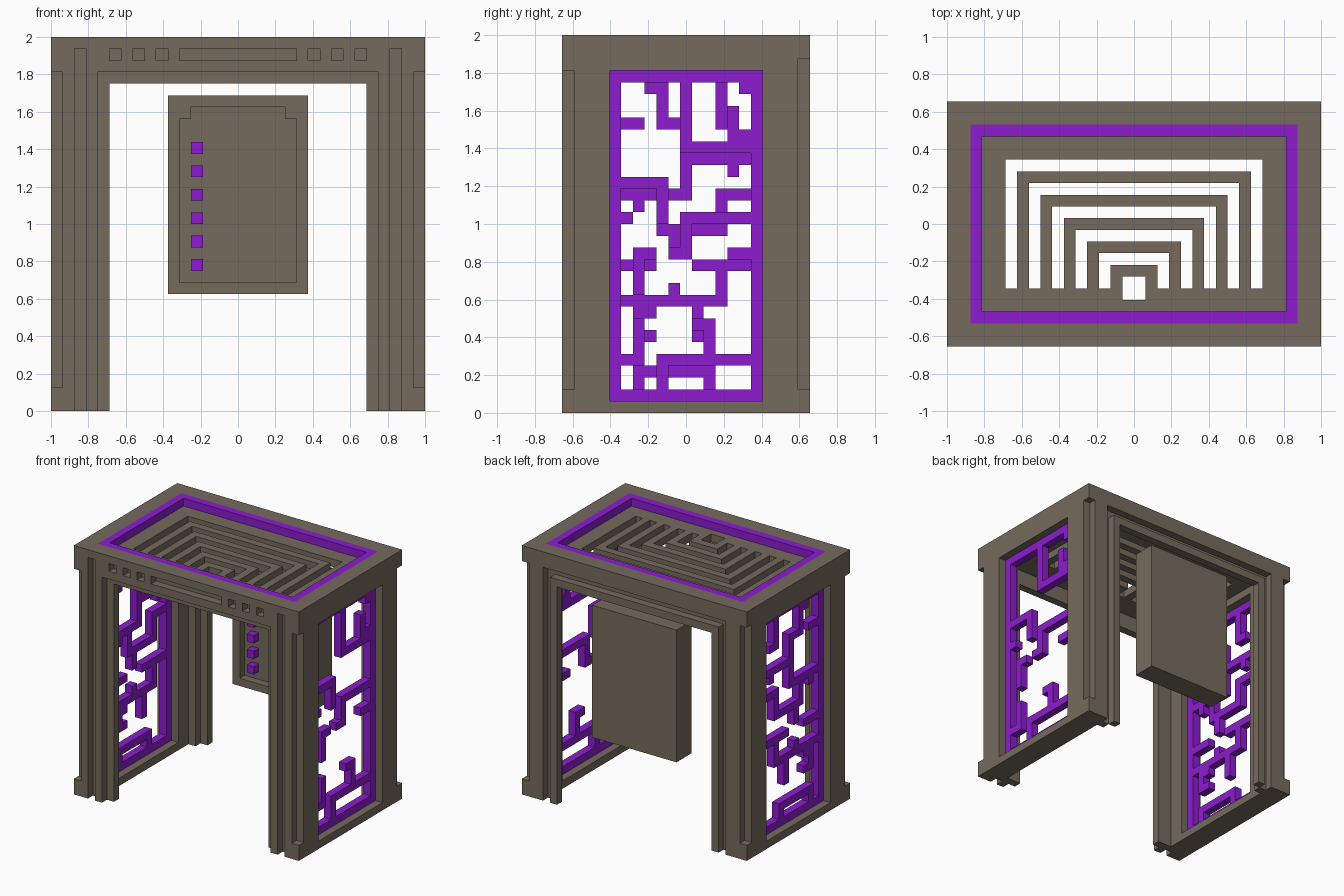
import bpy
import bmesh
from mathutils import Vector

UNIT = 1 / 16                        # edge of one block
ORIGIN = Vector((0, -10.5, 0))       # depth is counted in blocks from the front

default_cube = bpy.data.objects.get("Cube")
if default_cube:
    bpy.data.objects.remove(default_cube, do_unlink=True)


def make_material(name, colour):
    material = bpy.data.materials.new(name)
    material.use_nodes = True
    material.diffuse_color = (*colour, 1)
    shader = material.node_tree.nodes["Principled BSDF"]
    shader.inputs["Base Color"].default_value = (*colour, 1)
    shader.inputs["Roughness"].default_value = 0.8
    return material


BROWN = make_material("warm grey brown", (0.178, 0.146, 0.11))
PURPLE = make_material("vivid purple", (0.262, 0.012, 0.62))


class Blocks:
    """A part carved from unit blocks, skinned only where exposed."""

    def __init__(self):
        self.cells = set()

    @staticmethod
    def box(x, y, z):
        return {(a, b, c) for a in range(*x) for b in range(*y) for c in range(*z)}

    def add(self, x, y, z, mirror=False):
        self.cells |= self.box(x, y, z)
        if mirror:
            self.add((-x[1], -x[0]), y, z)

    def cut(self, x, y, z, mirror=False):
        self.cells -= self.box(x, y, z)
        if mirror:
            self.cut((-x[1], -x[0]), y, z)

    def build(self, name, material):
        bm = bmesh.new()
        corners = {}

        def vertex(point):
            key = tuple(point)
            if key not in corners:
                corners[key] = bm.verts.new((Vector(key) + ORIGIN) * UNIT)
            return corners[key]

        for cell in sorted(self.cells):
            for axis in range(3):
                for side in (0, 1):
                    neighbour = list(cell)
                    neighbour[axis] += 2 * side - 1
                    if tuple(neighbour) in self.cells:
                        continue
                    loop = []
                    for u, v in ((0, 0), (1, 0), (1, 1), (0, 1)):
                        point = list(cell)
                        point[axis] += side
                        point[(axis + 1) % 3] += u
                        point[(axis + 2) % 3] += v
                        loop.append(vertex(point))
                    bm.faces.new(loop if side else loop[::-1])
        mesh = bpy.data.meshes.new(name)
        bm.to_mesh(mesh)
        bm.free()
        mesh.materials.append(material)
        part = bpy.data.objects.new(name, mesh)
        bpy.context.collection.objects.link(part)
        return part


def span(half):
    return (-half, half)


# Corner posts and side sills, with notched corners and front grooves
posts = Blocks()
posts.add((13, 16), (0, 4), (0, 29), True)
posts.add((13, 16), (17, 21), (0, 29), True)
posts.add((13, 16), (0, 21), (0, 1), True)
for y in ((0, 1), (20, 21)):
    posts.cut((15, 16), y, (2, 29), True)
posts.cut((13, 14), (0, 1), (0, 29), True)
posts.build("corner_posts", BROWN)

# Stepped front door frame
front = Blocks()
front.add((12, 13), (0, 2), (0, 29), True)
front.add((11, 12), (1, 2), (0, 29), True)
front.add(span(11), (1, 2), (28, 29))
front.build("front_door_frame", BROWN)

# Stepped back door frame
back = Blocks()
back.add((12, 13), (19, 20), (0, 29), True)
back.add((11, 12), (20, 21), (0, 29), True)
back.add(span(11), (20, 21), (28, 29))
back.build("back_door_frame", BROWN)

# Canopy: a shallow tray on top, hollow underneath
canopy = Blocks()
canopy.add(span(16), (0, 20), (29, 30))
canopy.add((13, 15), (20, 21), (29, 30), True)
canopy.cut(span(13), (2, 19), (29, 30))
canopy.add(span(16), (0, 21), (30, 32))
canopy.cut(span(14), (2, 19), (31, 32))

# Nested arch slots through the tray floor
floor = (30, 31)
for n in range(5):
    canopy.cut(span(11 - 2 * n), (5, 16 - 2 * n), floor)
    canopy.add(span(10 - 2 * n), (5, 15 - 2 * n), floor)
canopy.cut(span(1), (4, 6), floor)

# Grooves and sockets along the front lintel
canopy.cut((13, 14), (0, 1), (29, 31), True)
canopy.cut(span(5), (0, 1), (30, 31))
for x in (6, 8, 10):
    canopy.cut((x, x + 1), (0, 1), (30, 31), True)
canopy.build("canopy", BROWN)

# Purple lining of the tray
lining = Blocks()
lining.add(span(14), (2, 19), (31, 32))
lining.cut(span(13), (3, 18), (31, 32))
lining.build("tray_lining", PURPLE)


# Side lattices: each stroke is first and last column, first and last row
def lattice(name, x, strokes):
    panel = Blocks()
    panel.add(x, (4, 17), (1, 29))
    panel.cut(x, (5, 16), (2, 28))
    for left, right, low, high in strokes:
        panel.add(x, (left + 5, right + 6), (low, high + 1))
    panel.build(name, PURPLE)


lattice("left_lattice", (14, 15), [
    (5, 5, 22, 27), (5, 10, 22, 22), (9, 10, 23, 23), (9, 9, 24, 25),
    (10, 10, 27, 27), (0, 3, 19, 19), (3, 3, 16, 19), (0, 0, 16, 16),
    (5, 10, 16, 16), (5, 5, 13, 16), (4, 4, 13, 13), (9, 10, 13, 13),
    (1, 2, 13, 13), (1, 1, 10, 13), (1, 1, 4, 7), (0, 1, 4, 4),
    (7, 7, 4, 7), (6, 6, 7, 7), (3, 10, 4, 4), (3, 3, 2, 4),
])
lattice("right_lattice", (-15, -14), [
    (2, 3, 27, 27), (3, 3, 24, 27), (3, 5, 24, 24), (0, 1, 24, 24),
    (8, 8, 24, 27), (8, 9, 24, 24), (5, 10, 21, 21), (9, 9, 20, 20),
    (5, 5, 18, 24), (0, 5, 18, 18), (1, 1, 17, 17), (3, 3, 15, 18),
    (3, 8, 15, 15), (8, 8, 15, 18), (8, 10, 18, 18), (4, 4, 13, 15),
    (0, 2, 12, 12), (6, 10, 12, 12), (8, 8, 9, 12), (0, 8, 9, 9),
    (4, 4, 10, 10), (1, 1, 6, 9), (2, 2, 8, 8), (1, 2, 6, 6),
    (6, 6, 6, 9), (1, 7, 3, 3), (1, 1, 2, 3), (7, 7, 2, 3),
])

# Hanging door board with a recessed front and a row of studs
board = Blocks()
board.add(span(6), (18, 21), (10, 27))
board.cut(span(5), (18, 19), (11, 25))
board.cut(span(4), (18, 19), (25, 26))
board.build("door_board", BROWN)

studs = Blocks()
for z in range(12, 24, 2):
    studs.add((-4, -3), (18, 19), (z, z + 1))
studs.build("door_studs", PURPLE)
